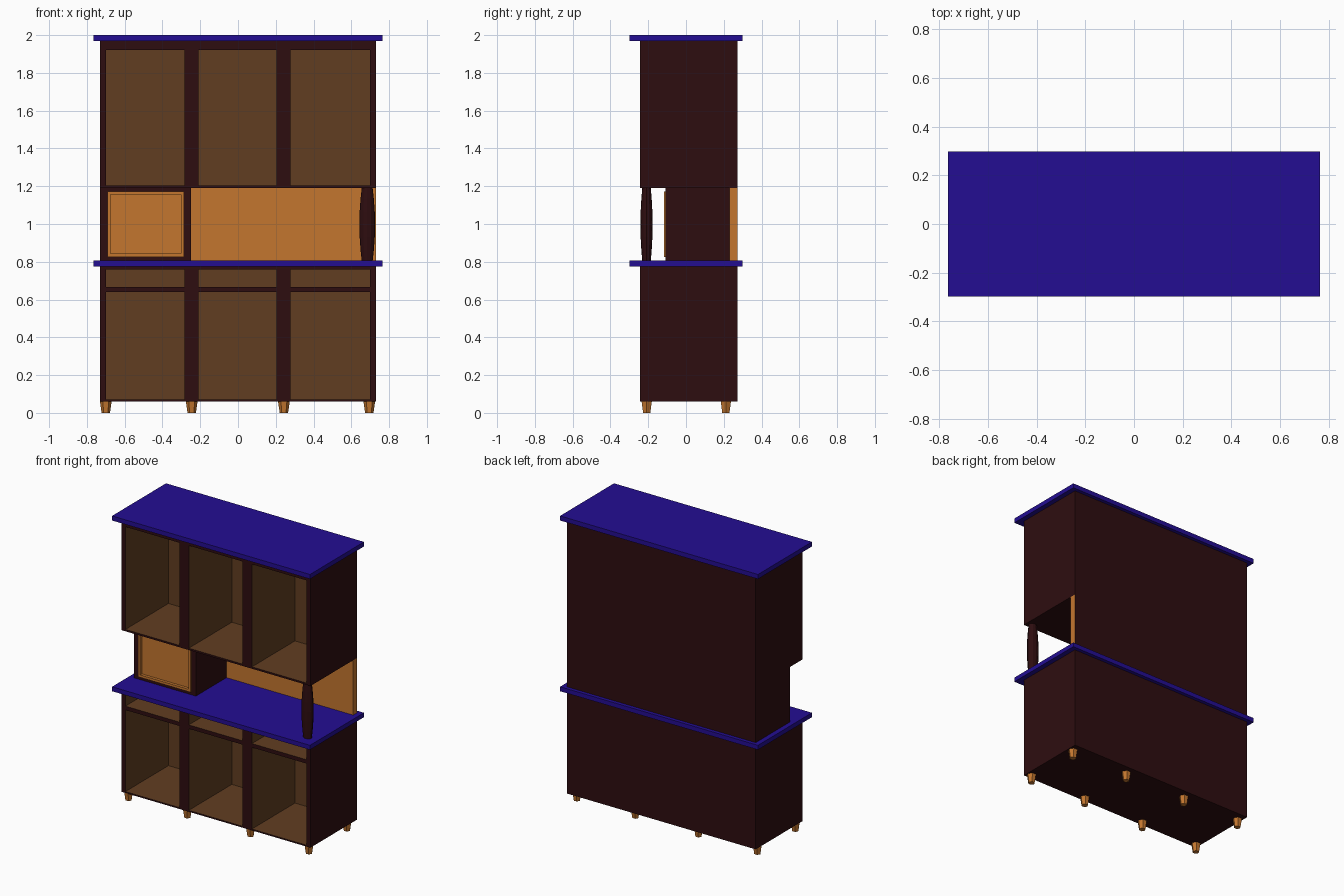
import bpy, bmesh, math
from mathutils import Vector

cube = bpy.data.objects.get("Cube")
if cube:
    bpy.data.objects.remove(cube, do_unlink=True)


def material(name, rgb):
    m = bpy.data.materials.new(name)
    m.use_nodes = True
    m.diffuse_color = (*rgb, 1)
    m.node_tree.nodes["Principled BSDF"].inputs["Base Color"].default_value = (*rgb, 1)
    return m


dark = material("dark_mahogany", (0.027, 0.004, 0.005))
brown = material("brown_lining", (0.120, 0.048, 0.0155))
orange = material("orange_wood", (0.55, 0.182, 0.028))
blue = material("blue_top", (0.017, 0.004, 0.29))


def finish(name, bm, mats):
    mesh = bpy.data.meshes.new(name)
    bm.to_mesh(mesh)
    bm.free()
    for m in mats:
        mesh.materials.append(m)
    ob = bpy.data.objects.new(name, mesh)
    bpy.context.collection.objects.link(ob)
    return ob


def add_box(bm, lo, hi):
    lo, hi = Vector(lo), Vector(hi)
    verts = bmesh.ops.create_cube(bm, size=1)["verts"]
    for v in verts:
        v.co = (lo + hi) / 2 + v.co * (hi - lo)


def box(name, lo, hi, mat):
    bm = bmesh.new()
    add_box(bm, lo, hi)
    return finish(name, bm, [mat])


def case(name, xs, zs, front, back, depth, outer, lining):
    """Box whose front has a pocket in every second column and row."""
    bm = bmesh.new()
    add_box(bm, (xs[0], front, zs[0]), (xs[-1], back, zs[-1]))
    bm.normal_update()
    bmesh.ops.delete(bm, geom=[f for f in bm.faces if f.normal.y < -0.5], context="FACES")
    grid = [[bm.verts.new((x, front, z)) for z in zs] for x in xs]
    pockets = []
    for i in range(len(xs) - 1):
        for j in range(len(zs) - 1):
            f = bm.faces.new((grid[i][j], grid[i + 1][j], grid[i + 1][j + 1], grid[i][j + 1]))
            if i % 2 and j % 2:
                pockets.append(f)
    old = set(bm.faces) - set(pockets)
    new = bmesh.ops.extrude_discrete_faces(bm, faces=pockets)["faces"]
    for f in new:
        bmesh.ops.translate(bm, verts=f.verts, vec=(0, depth, 0))
    for f in bm.faces:
        if f not in old:
            f.material_index = 1
    return finish(name, bm, [outer, lining])


def turned(name, rings, sides, centre, squash, mat):
    """Solid of stacked rings given as (radius, height)."""
    bm = bmesh.new()
    loops = []
    for r, z in rings:
        angles = [math.tau * k / sides for k in range(sides)]
        loops.append([bm.verts.new((centre[0] + r * math.cos(a),
                                    centre[1] + r * squash * math.sin(a), z)) for a in angles])
    for a, b in zip(loops, loops[1:]):
        for k in range(sides):
            n = (k + 1) % sides
            bm.faces.new((a[k], a[n], b[n], b[k]))
    bm.faces.new(loops[0][::-1])
    bm.faces.new(loops[-1])
    return finish(name, bm, [mat])


# Lower and upper open cabinets
FRONT, BACK = -0.243, 0.273
columns = [-0.73, -0.70, -0.282, -0.21, 0.205, 0.278, 0.698, 0.73]
case("lower_cabinet", columns, [0.06, 0.07, 0.64, 0.667, 0.76, 0.775],
     FRONT, BACK, 0.475, dark, brown)
case("upper_cabinet", columns, [1.19, 1.203, 1.92, 1.968],
     FRONT, BACK, 0.475, dark, brown)

# Worktop and crown
for name, z0, z1 in (("worktop", 0.775, 0.806), ("crown_top", 1.968, 2.0)):
    box(name, (-0.765, -0.298, z0), (0.765, 0.298, z1), blue)

# Small cupboard in the middle gap with its recessed door
case("small_cupboard", [-0.73, -0.692, -0.285, -0.25], [0.806, 0.826, 1.172, 1.19],
     -0.108, BACK, 0.05, dark, dark)
case("cupboard_door", [-0.692, -0.675, -0.302, -0.285], [0.826, 0.843, 1.155, 1.172],
     -0.116, -0.06, 0.02, orange, orange)

# Back panel of the middle gap, dark on its rear
panel = box("back_panel", (-0.25, 0.23, 0.806), (0.73, BACK, 1.19), orange)
panel.data.materials.append(dark)
for p in panel.data.polygons:
    if p.normal.y > 0.5:
        p.material_index = 1

# Turned post under the upper cabinet
post = [(0.029, 0.806), (0.035, 0.86), (0.040, 0.93), (0.042, 1.0),
        (0.040, 1.065), (0.035, 1.135), (0.029, 1.19)]
turned("support_post", post, 12, (0.684, -0.209), 0.78, dark)

# Tapered feet
for x in (-0.70, -0.245, 0.243, 0.695):
    for y, side in ((-0.208, "front"), (0.211, "rear")):
        turned(side + "_foot", [(0.022, 0), (0.031, 0.06)], 6, (x, y), 1, orange)
